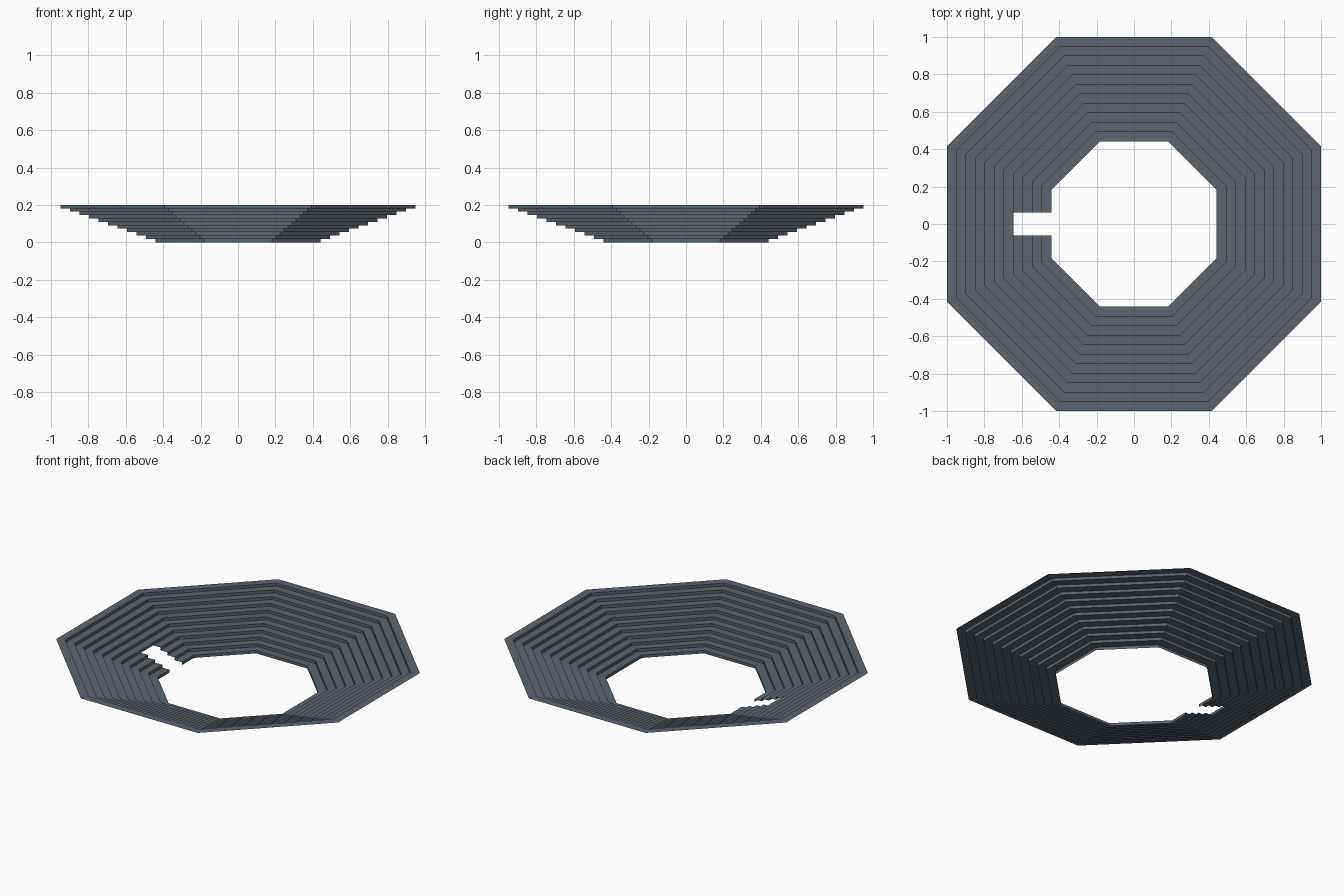
import bpy
import math

if "Cube" in bpy.data.objects:
    bpy.data.objects.remove(bpy.data.objects["Cube"])

STEPS = 11            # riser + tread pairs
INNER, OUTER = 0.442, 1.0   # apothems of the octagon
HEIGHT = 0.2
AISLE_STEPS = 4       # lowest steps cut through by the entrance
AISLE_HALF = 0.0625
RUN = (OUTER - INNER) / STEPS
RISE = HEIGHT / STEPS

mat = bpy.data.materials.new("slate grey")
mat.diffuse_color = (0.112, 0.128, 0.152, 1)
mat.use_nodes = True
mat.node_tree.nodes["Principled BSDF"].inputs["Base Color"].default_value = mat.diffuse_color

verts, faces = [], []


def strip(side, a, b, t0, t1):
    """Quad between profile points a and b (apothem, z) on one octagon side.
    t0/t1 are functions giving the lateral limits for an apothem."""
    c, s = math.cos(side * math.pi / 4), math.sin(side * math.pi / 4)
    start = len(verts)
    for (r, z), t in ((a, t0), (b, t0), (b, t1), (a, t1)):
        d = t(r)
        verts.append((r * c - d * s, r * s + d * c, z))
    faces.append(tuple(range(start, start + 4)))


def left(r):
    return -r * math.tan(math.pi / 8)


def right(r):
    return r * math.tan(math.pi / 8)


# Stepped terraces: thin risers and treads, with an entrance gap on -x
for k in range(STEPS):
    r, z = INNER + k * RUN, k * RISE
    profile = [(r, z), (r, z + RISE), (r + RUN, z + RISE)]
    for side in range(8):
        for a, b in zip(profile, profile[1:]):
            if side == 4 and k < AISLE_STEPS:
                strip(side, a, b, left, lambda q: -AISLE_HALF)
                strip(side, a, b, lambda q: AISLE_HALF, right)
            else:
                strip(side, a, b, left, right)

mesh = bpy.data.meshes.new("stepped_terraces")
mesh.from_pydata(verts, [], faces)
mesh.materials.append(mat)
obj = bpy.data.objects.new("stepped_terraces", mesh)
bpy.context.collection.objects.link(obj)

# Weld shared edges and face the steps inward and upward
import bmesh
bm = bmesh.new()
bm.from_mesh(mesh)
bmesh.ops.remove_doubles(bm, verts=bm.verts, dist=1e-5)
for f in bm.faces:
    f.normal_update()
    c = f.calc_center_median()
    n = f.normal
    facing = n.z if abs(n.z) > 0.5 else -(n.x * c.x + n.y * c.y)
    if facing < 0:
        f.normal_flip()
bm.to_mesh(mesh)
bm.free()
